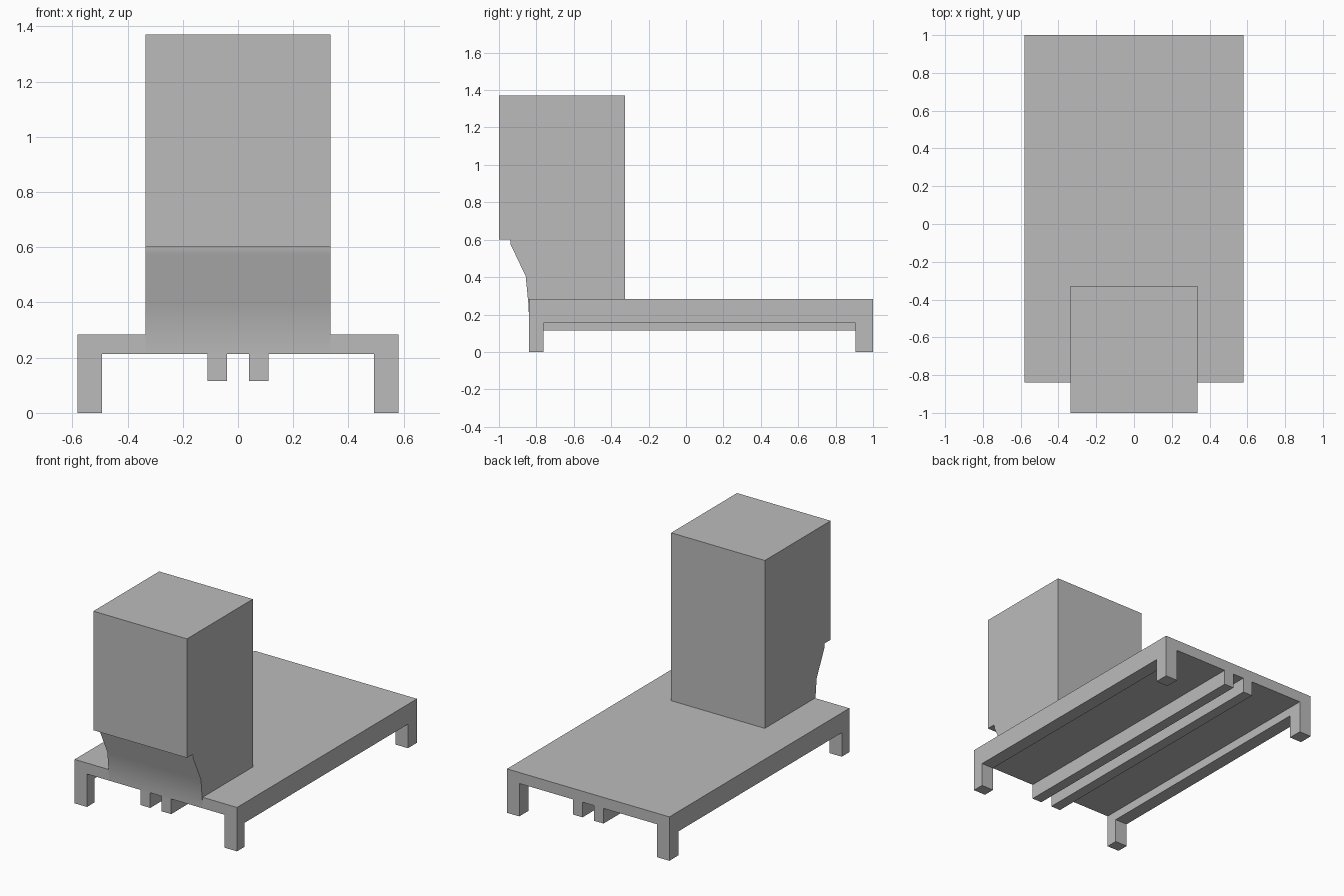
import bpy, bmesh, math
from mathutils import Vector

cube = bpy.data.objects.get("Cube")
if cube:
    bpy.data.objects.remove(cube, do_unlink=True)

GREY = (0.5, 0.5, 0.5, 1.0)
grey = bpy.data.materials.new("plain_grey")
grey.use_nodes = True
grey.diffuse_color = GREY
grey.node_tree.nodes["Principled BSDF"].inputs["Base Color"].default_value = GREY


def extrude_profile(name, points, push):
    """Fill a closed outline and extrude it along push."""
    bm = bmesh.new()
    face = bm.faces.new([bm.verts.new(p) for p in points])
    out = bmesh.ops.extrude_face_region(bm, geom=[face], use_keep_orig=True)
    moved = [v for v in out["geom"] if isinstance(v, bmesh.types.BMVert)]
    bmesh.ops.translate(bm, vec=Vector(push), verts=moved)
    bmesh.ops.recalc_face_normals(bm, faces=bm.faces)
    mesh = bpy.data.meshes.new(name)
    bm.to_mesh(mesh)
    bm.free()
    mesh.materials.append(grey)
    obj = bpy.data.objects.new(name, mesh)
    bpy.context.collection.objects.link(obj)
    return obj


def activate(obj):
    bpy.ops.object.select_all(action="DESELECT")
    obj.select_set(True)
    bpy.context.view_layer.objects.active = obj


# Base: mirrored cross-section with side walls and two ribs
FRONT, BACK = -0.84, 1.0
half = [(0.04, 0.213), (0.04, 0.115), (0.11, 0.115), (0.11, 0.213),
        (0.493, 0.213), (0.493, 0), (0.581, 0), (0.581, 0.284)]
outline = half + [(-x, z) for x, z in reversed(half)]
base = extrude_profile("base", [(x, FRONT, z) for x, z in outline],
                       (0, BACK - FRONT, 0))

# Openings in the side walls leave four corner legs and two rails
for side in (-1, 1):
    gap = [(-0.763, -0.1), (0.907, -0.1), (0.907, 0.155), (-0.763, 0.155)]
    cutter = extrude_profile("leg_gap_cutter",
                             [(side * 0.4, y, z) for y, z in gap],
                             (side * 0.4, 0, 0))
    cutter.hide_render = True
    activate(base)
    mod = base.modifiers.new("leg_gap", "BOOLEAN")
    mod.operation = "DIFFERENCE"
    mod.solver = "EXACT"
    mod.object = cutter
    bpy.ops.object.modifier_apply(modifier=mod.name)
    bpy.data.objects.remove(cutter, do_unlink=True)

# Tower: side outline with an undercut, smoothly shaded lower front
W = 0.335
side_outline = [(-0.327, 1.37), (-1, 1.37), (-1, 0.6), (-0.94, 0.6),
                (-0.938, 0.575), (-0.857, 0.405), (-0.842, 0.25),
                (-0.841, 0.214), (-0.8, 0.23), (-0.327, 0.25)]
tower = extrude_profile("tower", [(-W, y, z) for y, z in side_outline],
                        (2 * W, 0, 0))
activate(tower)
bpy.ops.object.shade_smooth_by_angle(angle=math.radians(30))
